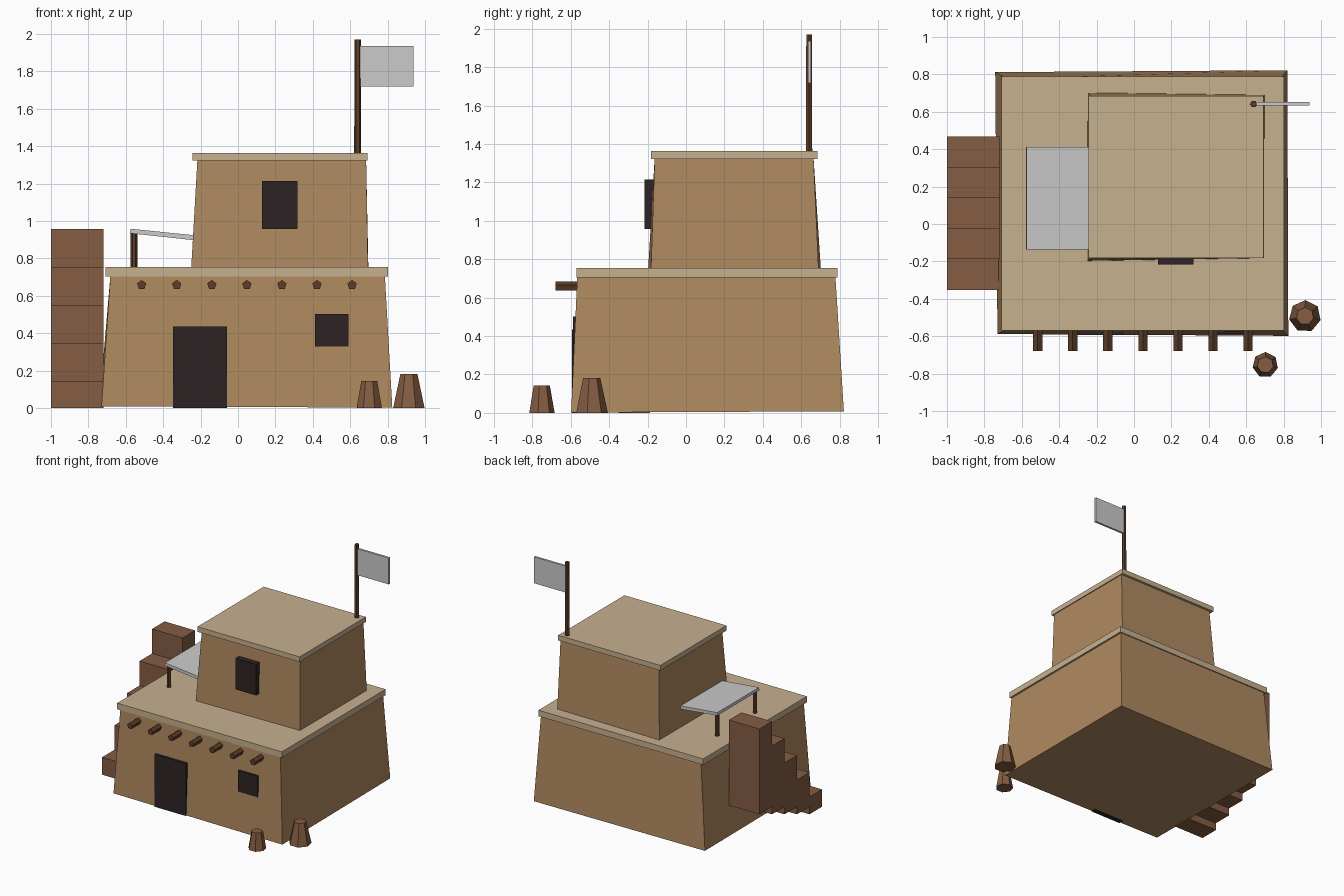
import bpy, math
from mathutils import Vector

if "Cube" in bpy.data.objects:
    bpy.data.objects.remove(bpy.data.objects["Cube"])


def material(name, srgb):
    lin = [((c / 255 + 0.055) / 1.055) ** 2.4 for c in srgb]
    m = bpy.data.materials.new(name)
    m.diffuse_color = (*lin, 1)
    m.use_nodes = True
    m.node_tree.nodes["Principled BSDF"].inputs["Base Color"].default_value = m.diffuse_color
    return m


CLAY = material("clay wall", (176, 138, 96))
ROOF = material("pale roof", (199, 177, 144))
BRICK = material("brown brick", (133, 93, 67))
WOOD = material("dark wood", (92, 61, 40))
DARK = material("dark opening", (45, 36, 36))
CLOTH = material("pale cloth", (203, 203, 203))


def make(name, verts, faces, mat):
    me = bpy.data.meshes.new(name)
    me.from_pydata(verts, [], faces)
    me.materials.append(mat)
    ob = bpy.data.objects.new(name, me)
    bpy.context.collection.objects.link(ob)
    return ob


def hull(name, bottom, top, mat):
    """Join two matching counter-clockwise rings into a closed solid."""
    n = len(bottom)
    faces = [tuple(reversed(range(n))), tuple(range(n, 2 * n))]
    faces += [(i, (i + 1) % n, n + (i + 1) % n, n + i) for i in range(n)]
    return make(name, list(bottom) + list(top), faces, mat)


def rect(x0, x1, y0, y1, z):
    return [(x0, y0, z), (x1, y0, z), (x1, y1, z), (x0, y1, z)]


def box(name, x0, x1, y0, y1, z0, z1, mat):
    return hull(name, rect(x0, x1, y0, y1, z0), rect(x0, x1, y0, y1, z1), mat)


def rod(name, p0, p1, r0, r1, sides, mat, phase=0.0):
    """Low-poly tapered cylinder from p0 to p1."""
    p0, p1 = Vector(p0), Vector(p1)
    q = (p1 - p0).to_track_quat('Z', 'Y')

    def ring(p, r):
        a = [phase + math.tau * i / sides for i in range(sides)]
        return [p + q @ Vector((r * math.cos(t), r * math.sin(t), 0)) for t in a]
    return hull(name, ring(p0, r0), ring(p1, r1), mat)


# Lower storey, slightly uneven sloping walls
hull("lower_walls",
     [(-0.73, -0.588, 0.008), (0.825, -0.598, 0.002),
      (0.82, 0.822, 0.008), (-0.742, 0.812, 0.01)],
     rect(-0.682, 0.785, -0.566, 0.778, 0.71), CLAY)
box("lower_roof", -0.709, 0.801, -0.57, 0.788, 0.704, 0.754, ROOF)

# Upper storey
hull("upper_walls",
     [(-0.25, -0.197, 0.75), (0.695, -0.182, 0.75),
      (0.697, 0.69, 0.75), (-0.247, 0.702, 0.75)],
     rect(-0.217, 0.685, -0.163, 0.664, 1.33), CLAY)
box("upper_roof", -0.243, 0.693, -0.183, 0.684, 1.322, 1.364, ROOF)

# Door and windows
box("door", -0.348, -0.06, -0.593, -0.555, 0.0, 0.435, DARK)
box("lower_window", 0.412, 0.592, -0.589, -0.55, 0.328, 0.503, DARK)
box("upper_window", 0.128, 0.318, -0.217, -0.15, 0.957, 1.214, DARK)

# Roof beams poking out of the front wall
for i in range(7):
    x = -0.515 + 0.1875 * i
    rod(f"beam_{i + 1}", (x, -0.5, 0.658), (x, -0.68, 0.658),
        0.026, 0.026, 5, WOOD, math.pi / 2)

# Outside stairs climbing to the back, each block rising off the ground
for i in range(5):
    y0 = -0.352 + 0.1637 * i
    box(f"stair_{i + 1}", -1.0, -0.72, y0, y0 + 0.1637,
        0.0625 * i, 0.144 + 0.2033 * i, BRICK)

# Sloping awning on two posts
hull("awning",
     [(-0.577, -0.136, 0.934), (-0.2, -0.136, 0.893),
      (-0.2, 0.412, 0.893), (-0.577, 0.412, 0.934)],
     [(-0.575, -0.136, 0.958), (-0.2, -0.136, 0.92),
      (-0.2, 0.412, 0.92), (-0.575, 0.412, 0.958)], CLOTH)
for i, y in enumerate((-0.11, 0.385)):
    rod(f"awning_post_{i + 1}", (-0.556, y, 0.74), (-0.556, y, 0.942),
        0.018, 0.018, 6, WOOD)

# Flag on a pole
rod("flag_pole", (0.64, 0.641, 1.34), (0.64, 0.641, 1.97), 0.019, 0.017, 6, WOOD)
box("flag", 0.65, 0.938, 0.634, 0.652, 1.718, 1.936, CLOTH)

# Tapered pots by the corner
rod("large_pot", (0.914, -0.493, 0), (0.914, -0.493, 0.181), 0.086, 0.047, 7, BRICK, 0.2)
rod("small_pot", (0.702, -0.753, 0), (0.702, -0.753, 0.143), 0.069, 0.044, 7, BRICK, 0.2)
